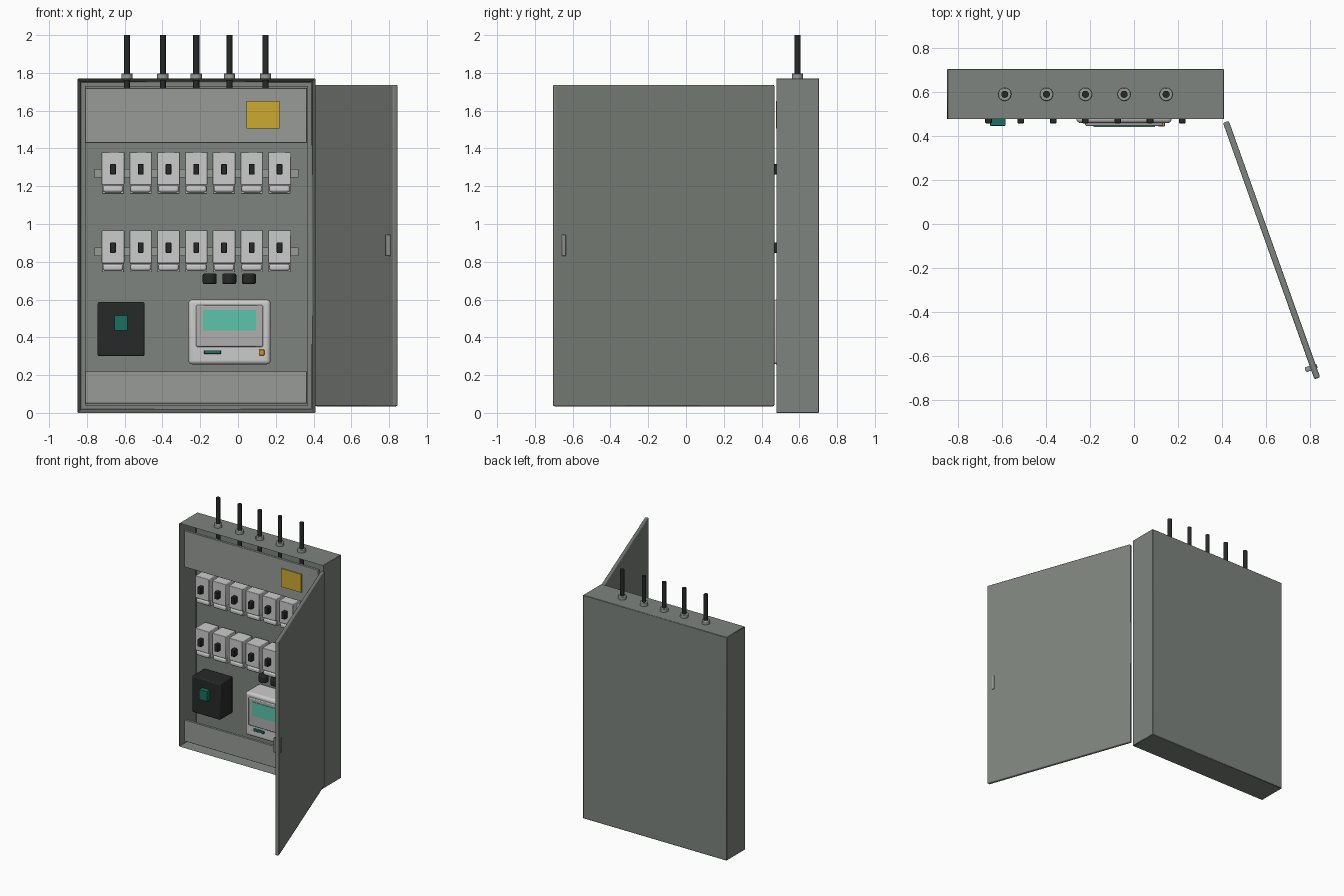
import bpy, bmesh, math
from mathutils import Vector, Matrix

if "Cube" in bpy.data.objects:
    bpy.data.objects.remove(bpy.data.objects["Cube"])


def mat(name, r, g, b):
    m = bpy.data.materials.new(name)
    m.diffuse_color = (r, g, b, 1)
    m.use_nodes = True
    m.node_tree.nodes["Principled BSDF"].inputs["Base Color"].default_value = m.diffuse_color
    return m


GREY = mat("cabinet_grey", 0.21, 0.23, 0.21)
PANEL = mat("panel_grey", 0.31, 0.33, 0.31)
WHITE = mat("device_white", 0.68, 0.68, 0.67)
BEZEL = mat("bezel_grey", 0.42, 0.43, 0.42)
BLACK = mat("black", 0.02, 0.022, 0.022)
GREEN = mat("green", 0.01, 0.16, 0.12)
TEAL = mat("screen_teal", 0.11, 0.56, 0.40)
GOLD = mat("gold", 0.6, 0.40, 0.03)
ORANGE = mat("orange", 0.65, 0.30, 0.02)


def finish(bm, name, material, bevel=0, segs=2):
    bmesh.ops.recalc_face_normals(bm, faces=bm.faces)
    me = bpy.data.meshes.new(name)
    bm.to_mesh(me)
    bm.free()
    ob = bpy.data.objects.new(name, me)
    bpy.context.collection.objects.link(ob)
    me.materials.append(material)
    if bevel:
        mod = ob.modifiers.new("bevel", 'BEVEL')
        mod.width, mod.segments, mod.limit_method = bevel, segs, 'ANGLE'
    bpy.context.view_layer.objects.active = ob
    bpy.ops.object.select_all(action='DESELECT')
    ob.select_set(True)
    bpy.ops.object.shade_smooth_by_angle(angle=math.radians(35))
    return ob


def box_bm(x, y, z):
    bm = bmesh.new()
    size = Vector((x[1] - x[0], y[1] - y[0], z[1] - z[0]))
    mid = Vector((sum(x) / 2, sum(y) / 2, sum(z) / 2))
    bmesh.ops.create_cube(bm, size=1, matrix=Matrix.Translation(mid) @ Matrix.Diagonal((*size, 1)))
    return bm


def box(name, x, y, z, material, bevel=0, segs=2):
    return finish(box_bm(x, y, z), name, material, bevel, segs)


def cyl(name, x, y, z, r, material, bevel=0, n=24):
    bm = bmesh.new()
    bmesh.ops.create_cone(bm, cap_ends=True, segments=n, radius1=r, radius2=r, depth=z[1] - z[0],
                          matrix=Matrix.Translation((x, y, sum(z) / 2)))
    return finish(bm, name, material, bevel)


# Open-fronted cabinet shell
bm = box_bm((-0.85, 0.41), (0.475, 0.705), (0, 1.77))
bm.faces.ensure_lookup_table()
front = min(bm.faces, key=lambda f: f.calc_center_median().y)
bmesh.ops.inset_region(bm, faces=[front], thickness=0.024)
bmesh.ops.translate(bm, verts=list(front.verts), vec=(0, 0.185, 0))
finish(bm, "cabinet_shell", GREY, 0.003, 1)

# Mounting plate and cover panels
box("mounting_plate", (-0.81, 0.37), (0.64, 0.661), (0.04, 1.73), GREY)
box("top_cover_panel", (-0.81, 0.365), (0.485, 0.505), (1.43, 1.72), PANEL, 0.002, 1)
box("bottom_cover_panel", (-0.81, 0.365), (0.485, 0.505), (0.05, 0.22), PANEL, 0.002, 1)
box("warning_plate", (0.045, 0.22), (0.477, 0.486), (1.505, 1.65), GOLD)

# Breaker rows on their rails
for row, z in (("upper", 1.16), ("lower", 0.745)):
    box(f"{row}_rail", (-0.76, 0.32), (0.61, 0.641), (z + 0.085, z + 0.13), PANEL)
    for i in range(7):
        x = -0.662 + i * 0.147
        box(f"{row}_breaker_{i}", (x - 0.06, x + 0.06), (0.495, 0.62), (z + 0.047, z + 0.222), WHITE, 0.004)
        box(f"{row}_breaker_base_{i}", (x - 0.058, x + 0.058), (0.515, 0.62), (z, z + 0.05), WHITE, 0.003)
        box(f"{row}_breaker_lip_{i}", (x - 0.054, x + 0.054), (0.495, 0.53), (z + 0.008, z + 0.044),
            WHITE, 0.012, 3)
        box(f"{row}_breaker_toggle_{i}", (x - 0.015, x + 0.015), (0.458, 0.50), (z + 0.102, z + 0.158),
            BLACK, 0.004)

# Black cable collars below the lower row
for i in range(3):
    cyl(f"cable_collar_{i}", -0.15 + i * 0.104, 0.535, (0.682, 0.737), 0.037, BLACK, 0.008)

# Main switch
box("main_switch_body", (-0.743, -0.495), (0.483, 0.641), (0.30, 0.587), BLACK, 0.008)
box("main_switch_button", (-0.655, -0.584), (0.447, 0.49), (0.435, 0.517), GREEN, 0.003)

# Meter with screen and buttons
box("meter_body", (-0.262, 0.172), (0.459, 0.641), (0.257, 0.60), WHITE, 0.02, 4)
box("meter_bezel", (-0.222, 0.132), (0.446, 0.47), (0.35, 0.57), BEZEL, 0.006)
box("meter_screen", (-0.185, 0.095), (0.442, 0.455), (0.435, 0.545), TEAL)
box("meter_green_button", (-0.18, -0.09), (0.448, 0.47), (0.312, 0.331), GREEN, 0.003)
box("meter_orange_button", (0.11, 0.14), (0.444, 0.47), (0.305, 0.335), ORANGE, 0.003)

# Supply cables and glands through the roof
for i, x in enumerate((-0.588, -0.398, -0.221, -0.045, 0.146)):
    cyl(f"cable_{i}", x, 0.59, (1.65, 2.0), 0.016, BLACK)
    cyl(f"cable_gland_{i}", x, 0.59, (1.765, 1.797), 0.03, PANEL, 0.004)

# Door swung open on the right-hand edge, with its handle
start, end = Vector((0.418, 0.465, 0)), Vector((0.834, -0.702, 0))
swing = (end - start).normalized()
place = Matrix.Translation(start) @ Matrix.Rotation(math.atan2(swing.y, swing.x), 4, 'Z')
length = (end - start).length
door = box("door", (0, length), (-0.014, 0.014), (0.035, 1.737), GREY, 0.008, 3)
handle = box("door_handle", (length - 0.065, length - 0.043), (-0.038, 0.018), (0.83, 0.945), PANEL, 0.004)
for ob in (door, handle):
    ob.matrix_world = place
